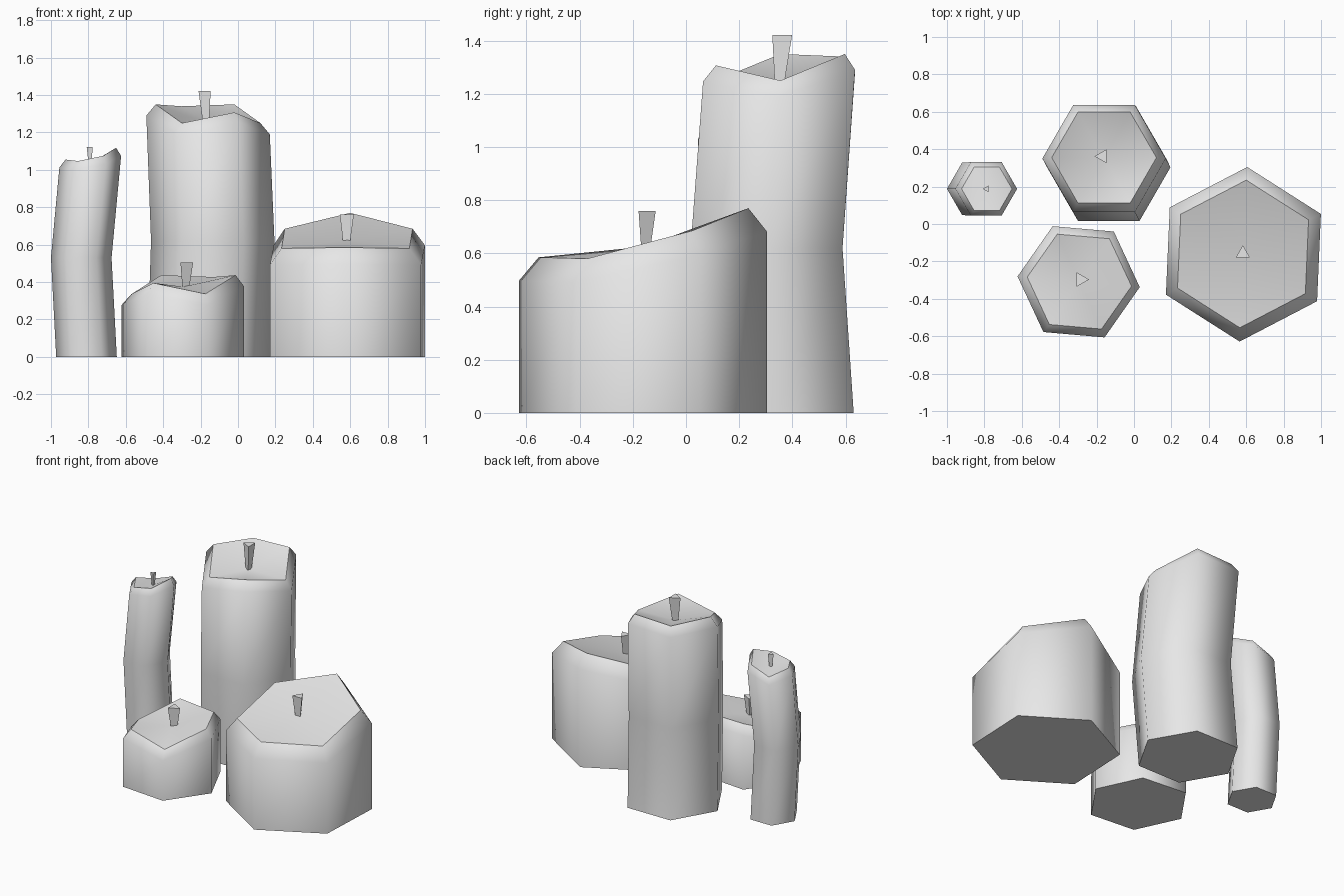
import bpy, bmesh, math
from mathutils import Vector

cube = bpy.data.objects.get("Cube")
if cube:
    bpy.data.objects.remove(cube)

wax = bpy.data.materials.new("pale_grey")
wax.use_nodes = True
GREY = (0.8, 0.8, 0.8, 1)
wax.diffuse_color = GREY
wax.node_tree.nodes["Principled BSDF"].inputs["Base Color"].default_value = GREY


def ring(bm, centre, radius, turn, heights):
    """Six-sided loop, counter-clockwise from the turn angle, one height per corner."""
    n = len(heights)
    return [bm.verts.new((centre[0] + radius * math.cos(math.radians(turn) + math.tau * i / n),
                          centre[1] + radius * math.sin(math.radians(turn) + math.tau * i / n), z))
            for i, z in enumerate(heights)]


def finish(bm, name):
    bmesh.ops.recalc_face_normals(bm, faces=bm.faces)
    mesh = bpy.data.meshes.new(name)
    bm.to_mesh(mesh)
    bm.free()
    mesh.materials.append(wax)
    bpy.context.collection.objects.link(bpy.data.objects.new(name, mesh))


def skirt(bm, low, high):
    n = len(low)
    for i in range(n):
        j = (i + 1) % n
        bm.faces.new((low[i], low[j], high[j], high[i])).smooth = True


def candle(name, turn, stations, rim_centre, rim_radius, rim, drop, pool):
    """Stations are (x, y, radius, z); the last one follows the rim, lowered by drop."""
    bm = bmesh.new()
    loops = [ring(bm, s[:2], s[2], turn, [s[3]] * 6) for s in stations[:-1]]
    top = stations[-1]
    loops.append(ring(bm, top[:2], top[2], turn, [z - drop for z in rim]))
    loops.append(ring(bm, rim_centre, rim_radius, turn, rim))
    for low, high in zip(loops, loops[1:]):
        skirt(bm, low, high)
    bm.faces.new(loops[0][::-1])
    # Sunken wax pool fanned around its middle
    middle = bm.verts.new((*rim_centre, pool))
    edge = loops[-1]
    for i in range(6):
        bm.faces.new((edge[i], edge[(i + 1) % 6], middle)).smooth = True
    # Crisp rim and base
    for loop in (loops[0], edge):
        for i in range(6):
            bm.edges.get((loop[i], loop[(i + 1) % 6])).smooth = False
    finish(bm, name)


def wick(name, foot, tip, radius, turn):
    """Three-sided wick that widens toward its flat tip."""
    bm = bmesh.new()
    low = ring(bm, foot, radius * 0.4, turn, [foot[2]] * 3)
    high = ring(bm, tip, radius, turn, [tip[2]] * 3)
    skirt(bm, low, high)
    bm.faces.new(low[::-1])
    bm.faces.new(high)
    for f in bm.faces:
        f.smooth = False
    finish(bm, name)


# Wide candle with a slanted top
candle("wide_candle", 27.5, [(0.585, -0.162, 0.467, 0), (0.585, -0.162, 0.467, 0)],
       (0.583, -0.16, 0)[:2], 0.395, [0.685, 0.77, 0.685, 0.58, 0.585, 0.58], 0.088, 0.625)
wick("wide_candle_wick", (0.58, -0.157, 0.58), (0.582, -0.157, 0.76), 0.043, 90)

# Tall candle with a slight bend
candle("tall_candle", 0, [(-0.155, 0.345, 0.33, 0), (-0.135, 0.303, 0.33, 0.62), (-0.16, 0.35, 0.33, 0)],
       (-0.16, 0.355), 0.28, [1.25, 1.35, 1.34, 1.35, 1.25, 1.307], 0.06, 1.25)
wick("tall_candle_wick", (-0.165, 0.35, 1.21), (-0.168, 0.362, 1.422), 0.043, 180)

# Thin bent candle
candle("thin_candle", 0, [(-0.81, 0.188, 0.162, 0), (-0.838, 0.188, 0.162, 0.53), (-0.79, 0.188, 0.165, 0)],
       (-0.787, 0.188), 0.135, [1.118, 1.07, 1.02, 1.055, 1.047, 1.075], 0.043, 1.035)
wick("thin_candle_wick", (-0.788, 0.188, 1.01), (-0.788, 0.188, 1.122), 0.021, 180)

# Small candle with an uneven rim
candle("small_candle", -5, [(-0.296, -0.309, 0.328, 0), (-0.296, -0.309, 0.328, 0)],
       (-0.292, -0.308), 0.28, [0.437, 0.427, 0.437, 0.335, 0.395, 0.337], 0.058, 0.375)
wick("small_candle_wick", (-0.285, -0.297, 0.33), (-0.285, -0.297, 0.505), 0.045, 0)
